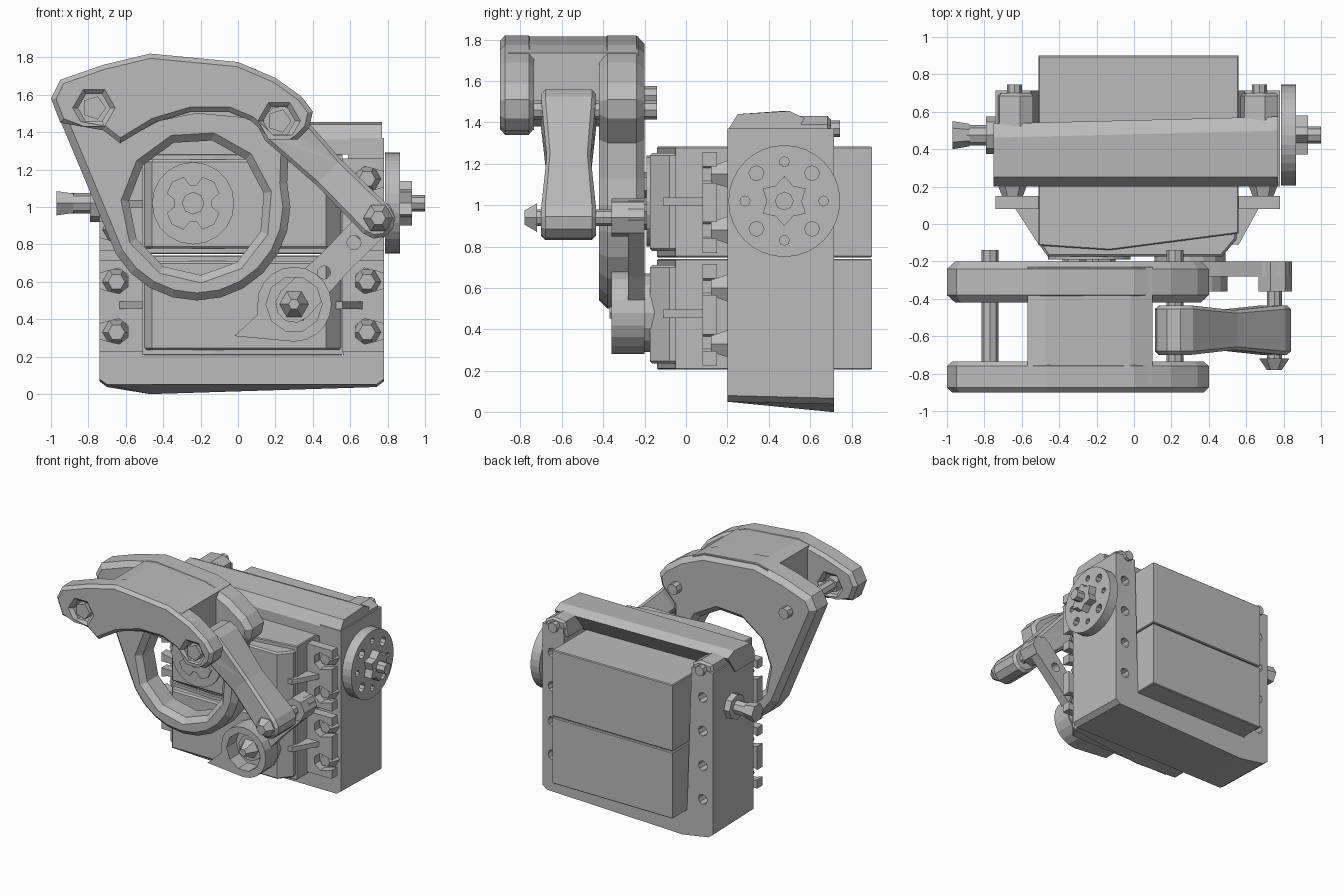
import bpy, bmesh, math
from mathutils import Vector

cube = bpy.data.objects.get("Cube")
if cube:
    bpy.data.objects.remove(cube, do_unlink=True)

grey = bpy.data.materials.new("plain_grey")
grey.use_nodes = True
colour = (0.5, 0.5, 0.5, 1)
grey.diffuse_color = colour
grey.node_tree.nodes["Principled BSDF"].inputs["Base Color"].default_value = colour

# Maps a profile point (u, v) and a depth w to model space for each extrusion axis
AXES = {"x": lambda u, v, w: (w, u, v),
        "y": lambda u, v, w: (u, w, v),
        "z": lambda u, v, w: (u, v, w)}


def circle(cx, cy, r, n=12, turn=0.0):
    return [(cx + r * math.cos(turn + math.tau * i / n),
             cy + r * math.sin(turn + math.tau * i / n)) for i in range(n)]


def capsule(a, b, ra, rb, waist, n=5):
    """Outline round two circles, with a waist halfway along."""
    a, b = Vector(a), Vector(b)
    d = (b - a).normalized()
    side = Vector((-d.y, d.x))
    mid = (a + b) / 2
    pts = []
    for c, r, s in ((b, rb, 1), (a, ra, -1)):
        for i in range(n + 1):
            t = math.pi * i / n - math.pi / 2
            pts.append(tuple(c + s * r * (d * math.cos(t) + side * math.sin(t))))
        pts.append(tuple(mid + side * waist * s))
    return pts


def prism(name, loops, axis, w0, w1, bevel=0.0, warp=None):
    """Extrude an outline (first loop) with holes (further loops), chamfering the rims."""
    curve = bpy.data.curves.new(name, "CURVE")
    curve.dimensions = "2D"
    curve.fill_mode = "BOTH"
    curve.extrude = (w1 - w0) / 2 - bevel
    curve.bevel_depth = bevel
    curve.bevel_resolution = 0
    curve.offset = -bevel
    for loop in loops:
        spline = curve.splines.new("POLY")
        spline.points.add(len(loop) - 1)
        for p, (u, v) in zip(spline.points, loop):
            p.co = (u, v, 0, 1)
        spline.use_cyclic_u = True
    temp = bpy.data.objects.new(name, curve)
    bpy.context.collection.objects.link(temp)
    bpy.context.view_layer.update()
    mesh = bpy.data.meshes.new_from_object(
        temp.evaluated_get(bpy.context.evaluated_depsgraph_get()))
    bpy.data.objects.remove(temp, do_unlink=True)
    bm = bmesh.new()
    bm.from_mesh(mesh)
    bmesh.ops.remove_doubles(bm, verts=bm.verts, dist=0.0005)
    for v in bm.verts:
        v.co = AXES[axis](v.co.x, v.co.y, v.co.z + (w0 + w1) / 2)
        if warp:
            warp(v.co)
    bmesh.ops.recalc_face_normals(bm, faces=bm.faces)
    bm.to_mesh(mesh)
    bm.free()
    for poly in mesh.polygons:
        poly.use_smooth = False
    mesh.name = name
    mesh.materials.clear()
    mesh.materials.append(grey)
    bpy.context.collection.objects.link(bpy.data.objects.new(name, mesh))


def rod(name, axis, cu, cv, w0, w1, r0, r1=None, n=8):
    """Round bar, or a cone when the two radii differ."""
    r1 = r0 if r1 is None else r1
    c = Vector(AXES[axis](cu, cv, 0))

    def taper(co):
        w = co["xyz".index(axis)]
        k = (r0 + (r1 - r0) * (w - w0) / (w1 - w0)) / r0
        axial = Vector(AXES[axis](0, 0, w))
        co[:] = (co - c - axial) * k + c + axial
    prism(name, [circle(cu, cv, r0, n)], axis, w0, w1, warp=taper)


# Frame: U-shaped housing with screw holes and a floor sloping to one low point
HOLES = (0.33, 0.60, 0.88, 1.15)
SIDES = (-0.65, 0.69)


def slope_floor(co):
    if co.z < 0.1:
        low = 1.0 if abs(co.x + 0.47) < 0.05 else 0.25
        co.z -= 0.05 * low * (co.y - 0.2) / 0.51


def skew_back(co):
    if co.y > 0.4:
        co.y += 0.025 * co.x


frame = [(-0.74, 0.08), (-0.70, 0.05), (-0.47, 0.05), (0.74, 0.05), (0.78, 0.08),
         (0.78, 1.37), (0.59, 1.37), (0.56, 0.2), (-0.51, 0.2), (-0.55, 1.37), (-0.74, 1.37)]
prism("frame", [frame] + [circle(x, z, 0.04, 8) for x in SIDES for z in HOLES],
      "y", 0.2, 0.715, warp=slope_floor)
prism("frame_top_bar", [[(0.2, 1.28), (0.2, 1.36), (0.25, 1.44), (0.48, 1.455),
                         (0.555, 1.42), (0.46, 1.28)]], "x", -0.75, 0.77, warp=skew_back)
for tag, x in (("right", -0.64), ("left", 0.67)):
    prism(tag + "_corner_lug", [[(x - .1, 1.3), (x + .1, 1.3), (x + .1, 1.39),
                                 (x + .03, 1.43), (x - .08, 1.42)]], "y", 0.3, 0.7, 0.015)
    rod(tag + "_corner_screw", "y", x, 1.37, 0.6, 0.745, 0.04)

# Two stacked servos with slotted mounting ears
for tag, z in (("lower", 0.205), ("upper", 0.748)):
    top = z + 0.535
    prism(tag + "_servo_body", [[(-0.51, 0.9), (-0.51, -0.115), (-0.13, -0.14),
                                 (0.56, -0.05), (0.56, 0.9)]], "z", z, top, 0.006)
    prism(tag + "_servo_cover", [[(-0.51, 0), (-0.5, -0.12), (-0.46, -0.175), (0.47, -0.175),
                                  (0.55, -0.08), (0.55, 0)]], "z", z + 0.03, top - 0.03, 0.012)
    prism(tag + "_servo_rib", [[(-0.64, 0.09), (-0.51, -0.11), (0.56, -0.11), (0.67, 0.09)]],
          "z", z + 0.25, z + 0.29)
    ear = []
    for edge, s in ((0.78, 1), (-0.74, -1)):
        side = [(edge, z + 0.02)]
        for h in (z + 0.13, z + 0.4):
            x = edge - s * 0.09
            slot = [(x + s * 0.07 * math.cos(t), h + 0.07 * math.sin(t))
                    for t in [math.radians(-50 - 52 * i) for i in range(6)]]
            side += [(edge, h - 0.04)] + slot + [(edge, h + 0.04)]
        side.append((edge, z + 0.51))
        ear += side if s > 0 else side[::-1]
    prism(tag + "_servo_ears", [ear], "y", 0.08, 0.15)
for x in SIDES:
    for z in HOLES:
        rod("ear_screw", "y", x, z, 0.12, 0.2, 0.045, 0.075, 6)

# Upper output horn: disc with a notched hub
rod("upper_horn_disc", "y", -0.24, 1.02, -0.19, -0.15, 0.22, n=20)
hub = [(-0.24 + r * math.cos(t), 1.02 + r * math.sin(t))
       for q in range(4) for a, r in ((-25, 0.15), (0, 0.16), (25, 0.15), (35, 0.1), (55, 0.1))
       for t in [math.radians(a + 90 * q + 45)]]
prism("upper_horn_hub", [hub], "y", -0.205, -0.18)
rod("upper_horn_screw", "y", -0.24, 1.02, -0.215, -0.19, 0.06)

# Gripper head: ring plate behind, lobed plate in front, bridge between
RING = (-0.22, 1.0)
crown = [(0.38, 1.42), (0.4, 1.51), (0.34, 1.59), (0.2, 1.69), (0, 1.775),
         (-0.47, 1.82), (-0.72, 1.76), (-0.95, 1.68), (-1.0, 1.58)]
arc = [(RING[0] + 0.5 * math.cos(t), RING[1] + 0.5 * math.sin(t))
       for t in [math.radians(195 + 15 * i) for i in range(13)]]
prism("ring_plate", [crown + arc + [(0.27, 1.3)], circle(*RING, 0.365, 11, 0.2)],
      "y", -0.42, -0.2, 0.04)
underside = [(-0.95, 1.45), (-0.72, 1.41), (-0.63, 1.34), (-0.45, 1.45), (-0.25, 1.51),
             (-0.05, 1.51), (0.07, 1.46), (0.18, 1.36), (0.32, 1.36)]
PINS = ((-0.77, 1.53), (0.22, 1.46))
prism("front_plate", [crown + underside] + [circle(*p, 0.085, 6) for p in PINS],
      "y", -0.9, -0.735, 0.025)
prism("head_bridge", [[(0.1, 1.47), (0.1, 1.735), (-0.02, 1.775), (-0.47, 1.815),
                       (-0.57, 1.795), (-0.57, 1.38), (-0.42, 1.46), (-0.22, 1.5)]],
      "y", -0.86, -0.23)
for (x, z), tag in zip(PINS, ("right", "left")):
    rod(tag + "_head_pin", "y", x, z, -0.8, -0.14, 0.045)
    rod(tag + "_head_nut", "y", x, z, -0.88, -0.74, 0.065, n=5)


# Upper link: waisted bar from the head to the elbow pin
def pinch(co):
    if 1.1 < co.z < 1.3 and 0.3 < co.x < 0.7:
        co.y = -0.565 + (co.y + 0.565) * 0.8


ELBOW = (0.75, 0.94)
prism("upper_link", [capsule((0.23, 1.44), (0.74, 0.93), 0.12, 0.1, 0.095)],
      "y", -0.7, -0.435, 0.02, pinch)
rod("elbow_pin", "y", *ELBOW, -0.75, -0.2, 0.04)
rod("elbow_pin_head", "y", *ELBOW, -0.78, -0.72, 0.04, 0.08, 6)
rod("elbow_boss", "y", *ELBOW, -0.36, -0.2, 0.095, n=7)

# Lower link with lightening holes, and the cupped lower horn
CRANK = (0.3, 0.48)
prism("lower_link", [capsule(CRANK, ELBOW, 0.1, 0.09, 0.085),
                     circle(0.62, 0.81, 0.038), circle(0.46, 0.65, 0.035)],
      "y", -0.28, -0.2)
teardrop = [(0.3 + 0.2 * math.cos(t), 0.48 + 0.2 * math.sin(t))
            for t in [math.radians(-90 + 18 * i) for i in range(15)]]
prism("lower_horn", [teardrop + [(0.1, 0.42), (-0.02, 0.31)], circle(*CRANK, 0.15, 10)],
      "y", -0.36, -0.2)
rod("lower_horn_base", "y", *CRANK, -0.24, -0.15, 0.19, n=16)
rod("lower_horn_screw", "y", *CRANK, -0.37, -0.22, 0.03, 0.11, 6)

# Left wheel horn with a ring of holes, hub and stub axle
AXLE = (0.475, 1.02)
drill = [circle(AXLE[0] + 0.19 * math.cos(t), AXLE[1] + 0.19 * math.sin(t),
                0.036 if i % 2 else 0.024, 8)
         for i in range(8) for t in [math.pi * i / 4]]
prism("left_horn_disc", [circle(*AXLE, 0.27, 32)] + drill, "x", 0.785, 0.865)
star = [(AXLE[0] + r * math.cos(t), AXLE[1] + r * math.sin(t))
        for i in range(12) for r in [0.12 if i % 2 else 0.085] for t in [math.tau * i / 12]]
prism("left_horn_hub", [star], "x", 0.86, 0.93)
rod("left_axle", "x", *AXLE, 0.9, 1.0, 0.045)

# Right pivot: shaft with a faceted knob
rod("right_pivot_boss", "x", *AXLE, -0.79, -0.72, 0.1)
rod("right_pivot_shaft", "x", *AXLE, -0.9, -0.74, 0.055)
rod("right_pivot_knob", "x", *AXLE, -0.97, -0.88, 0.075, 0.06, 6)
